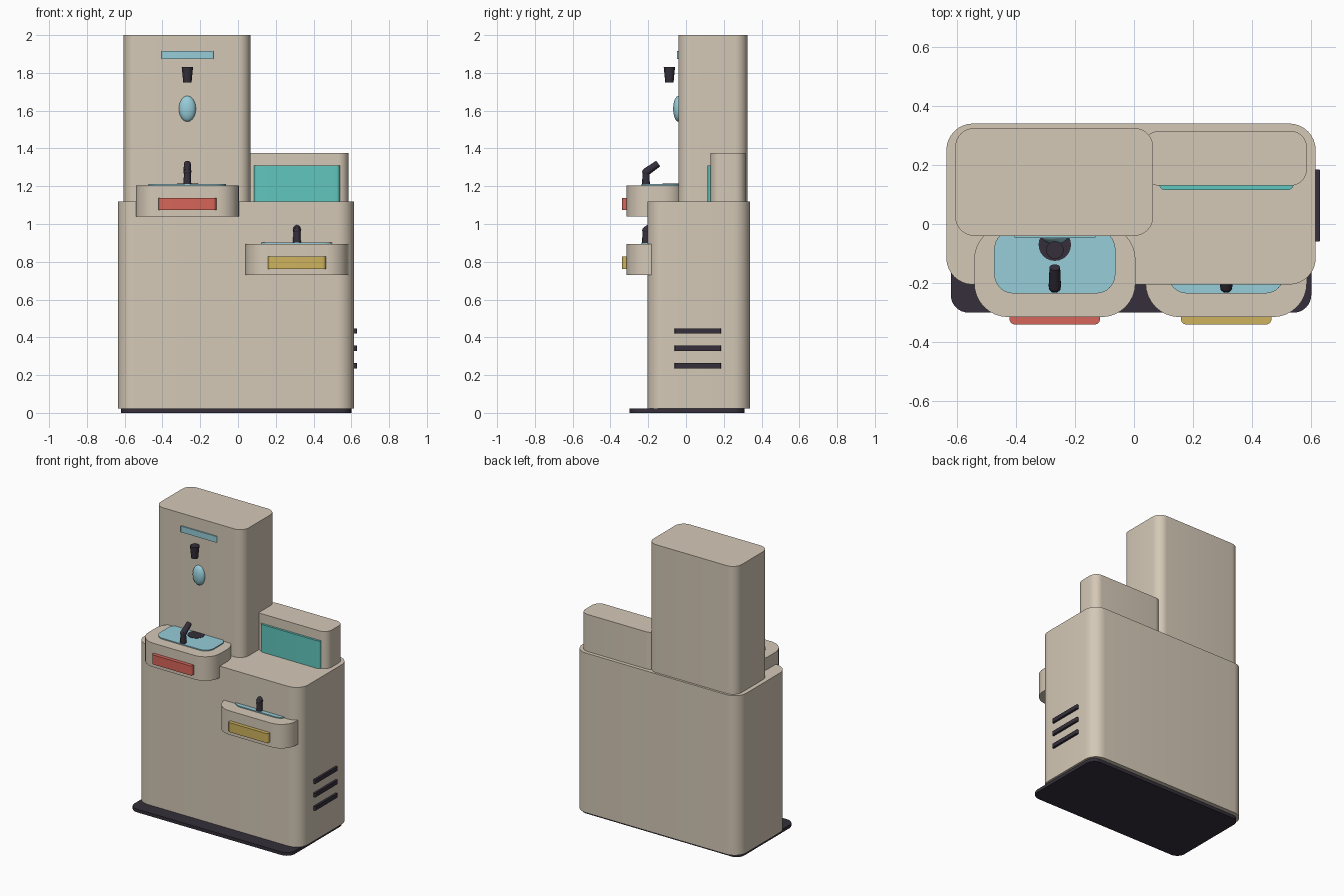
import bpy, bmesh, math
from mathutils import Vector, Matrix

cube = bpy.data.objects.get("Cube")
if cube:
    bpy.data.objects.remove(cube, do_unlink=True)


def material(name, rgb):
    m = bpy.data.materials.new(name)
    m.use_nodes = True
    m.diffuse_color = (*rgb, 1)
    m.node_tree.nodes["Principled BSDF"].inputs["Base Color"].default_value = (*rgb, 1)
    return m


BEIGE = material("warm beige", (0.66, 0.58, 0.47))
DARK = material("dark charcoal", (0.035, 0.028, 0.042))
BLUE = material("pale blue", (0.31, 0.61, 0.69))
TEAL = material("teal", (0.12, 0.57, 0.52))
RED = material("soft red", (0.68, 0.13, 0.10))
YELLOW = material("mustard", (0.62, 0.45, 0.11))


def finish(name, bm, mat):
    bmesh.ops.recalc_face_normals(bm, faces=bm.faces)
    mesh = bpy.data.meshes.new(name)
    bm.to_mesh(mesh)
    bm.free()
    mesh.materials.append(mat)
    ob = bpy.data.objects.new(name, mesh)
    bpy.context.collection.objects.link(ob)
    bpy.ops.object.select_all(action='DESELECT')
    ob.select_set(True)
    bpy.context.view_layer.objects.active = ob
    bpy.ops.object.shade_smooth_by_angle(angle=math.radians(35))
    return ob


def rounded_block(name, mat, x, y, z, radius, steps=8):
    """Upright prism with rounded vertical corners."""
    bm = bmesh.new()
    ring = []
    corners = ((x[1], y[1], -1, -1), (x[0], y[1], 1, -1),
               (x[0], y[0], 1, 1), (x[1], y[0], -1, 1))
    for i, (cx, cy, sx, sy) in enumerate(corners):
        for k in range(steps + 1):
            a = (i + k / steps) * math.pi / 2
            ring.append(bm.verts.new((cx + radius * (sx + math.cos(a)),
                                      cy + radius * (sy + math.sin(a)), z[0])))
    base = bm.faces.new(ring)
    top = bmesh.ops.extrude_face_region(bm, geom=[base])["geom"]
    bmesh.ops.translate(bm, vec=(0, 0, z[1] - z[0]),
                        verts=[v for v in top if isinstance(v, bmesh.types.BMVert)])
    return finish(name, bm, mat)


def cone(name, mat, centre, r_low, r_high, height):
    bm = bmesh.new()
    bmesh.ops.create_cone(bm, cap_ends=True, segments=24, radius1=r_low, radius2=r_high,
                          depth=height, matrix=Matrix.Translation(centre))
    return finish(name, bm, mat)


def spout(name, x, y, z):
    """Upright stem with a neck bent toward the back."""
    bm = bmesh.new()
    points = [Vector(p) for p in ((x, y, z), (x, y, z + 0.07), (x, y + 0.065, z + 0.115))]
    for a, b in zip(points, points[1:]):
        d = b - a
        turn = d.to_track_quat('Z', 'Y').to_matrix().to_4x4()
        bmesh.ops.create_cone(bm, cap_ends=True, segments=16, radius1=0.021, radius2=0.018,
                              depth=d.length, matrix=Matrix.Translation((a + b) / 2) @ turn)
    bmesh.ops.create_uvsphere(bm, u_segments=16, v_segments=8, radius=0.02,
                              matrix=Matrix.Translation(points[1]))
    return finish(name, bm, DARK)


# Cabinet, floor plate and rear housings
rounded_block("floor_plate", DARK, (-0.62, 0.60), (-0.30, 0.31), (0, 0.022), 0.06)
rounded_block("cabinet", BEIGE, (-0.635, 0.615), (-0.205, 0.34), (0.022, 1.12), 0.09)
rounded_block("filler_tower", BEIGE, (-0.605, 0.065), (-0.04, 0.325), (1.11, 2.0), 0.065)
rounded_block("low_housing", BEIGE, (0.03, 0.585), (0.13, 0.315), (1.11, 1.375), 0.055)
rounded_block("splash_panel", TEAL, (0.085, 0.54), (0.115, 0.16), (1.11, 1.31), 0.02)

# Two basins, each with tray, push bar and spout
for side, cx, top, bar_mat, half in (("upper", -0.268, 1.205, RED, 0.205),
                                     ("lower", 0.312, 0.895, YELLOW, 0.197)):
    rounded_block(side + "_basin", BEIGE, (cx - 0.273, cx + 0.273), (-0.315, -0.005),
                  (top - 0.165, top), 0.115)
    rounded_block(side + "_tray", BLUE, (cx - half, cx + half), (-0.235, -0.02),
                  (top - 0.02, top + 0.007), 0.065)
    rounded_block(side + "_push_bar", bar_mat, (cx - 0.153, cx + 0.153), (-0.34, -0.29),
                  (top - 0.132, top - 0.067), 0.018)
    spout(side + "_spout", cx, -0.212, top)

# Drain
cone("drain", DARK, (-0.268, -0.07, 1.207), 0.055, 0.055, 0.014)

# Bottle filler details
cone("filler_nozzle", DARK, (-0.268, -0.088, 1.79), 0.022, 0.03, 0.083)
rounded_block("indicator_strip", BLUE, (-0.405, -0.13), (-0.048, -0.02), (1.873, 1.915), 0.006)
bm = bmesh.new()
bmesh.ops.create_uvsphere(bm, u_segments=24, v_segments=16, radius=1, matrix=Matrix.Translation(
    (-0.268, -0.04, 1.61)) @ Matrix.Diagonal((0.045, 0.028, 0.068, 1)))
finish("filler_sensor", bm, BLUE)

# Side vents
for i, z in enumerate((0.25, 0.342, 0.434)):
    rounded_block(f"vent_{i + 1}", DARK, (0.60, 0.63), (-0.06, 0.185),
                  (z - 0.014, z + 0.014), 0.006)
